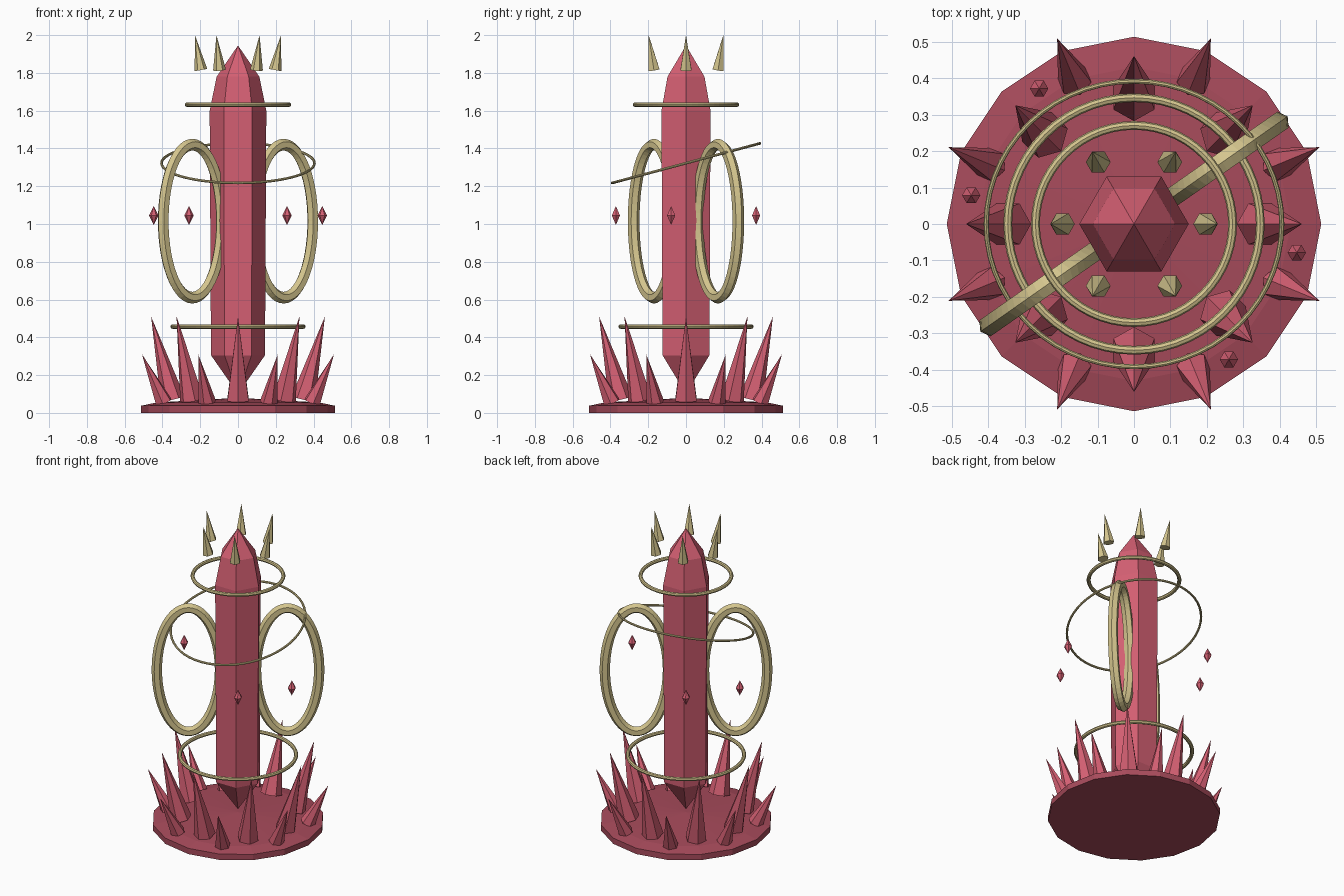
import bpy, bmesh, math
from mathutils import Vector, Matrix

if "Cube" in bpy.data.objects:
    bpy.data.objects.remove(bpy.data.objects["Cube"])


def material(name, rgb):
    m = bpy.data.materials.new(name)
    m.diffuse_color = (*rgb, 1.0)
    m.use_nodes = True
    m.node_tree.nodes["Principled BSDF"].inputs["Base Color"].default_value = m.diffuse_color
    return m


CRYSTAL = material("rose_crystal", (0.66, 0.115, 0.17))
STONE = material("dark_rose_stone", (0.39, 0.07, 0.105))
GOLD = material("pale_gold", (0.66, 0.56, 0.27))


def finish(name, bm, mat, matrix=None):
    bmesh.ops.recalc_face_normals(bm, faces=bm.faces)
    mesh = bpy.data.meshes.new(name)
    bm.to_mesh(mesh)
    bm.free()
    mesh.materials.append(mat)
    obj = bpy.data.objects.new(name, mesh)
    bpy.context.collection.objects.link(obj)
    if matrix:
        obj.matrix_world = matrix
    return obj


def lathe(name, profile, sides, mat, matrix=None):
    """Faceted solid from (radius, height) pairs; radius 0 makes a point."""
    bm = bmesh.new()
    loops = []
    for r, z in profile:
        n = sides if r > 0 else 1
        loops.append([bm.verts.new((r * math.cos(math.tau * i / sides),
                                    r * math.sin(math.tau * i / sides), z)) for i in range(n)])
    for a, b in zip(loops, loops[1:]):
        for i in range(sides):
            j = (i + 1) % sides
            quad = [a[i % len(a)], a[j % len(a)], b[j % len(b)], b[i % len(b)]]
            bm.faces.new(list(dict.fromkeys(quad)))
    for end in (loops[0], loops[-1]):
        if len(end) > 1:
            bm.faces.new(end)
    return finish(name, bm, mat, matrix)


def spike(name, angle, base, tip, radius, sides, mat):
    """Cone leaning outward; base and tip are (distance from axis, height)."""
    c, s = math.cos(angle), math.sin(angle)
    a = Vector((base[0] * c, base[0] * s, base[1]))
    b = Vector((tip[0] * c, tip[0] * s, tip[1]))
    lean = math.atan2(tip[0] - base[0], tip[1] - base[1])
    m = Matrix.Translation(a) @ Matrix.Rotation(angle, 4, 'Z') @ Matrix.Rotation(lean, 4, 'Y')
    lathe(name, [(radius, 0), (0, (b - a).length)], sides, mat, m)


def ring(name, rx, ry, tube, matrix, sides=8, steps=56):
    """Elliptical ring with an even tube, lying flat before the matrix."""
    bm = bmesh.new()
    loops = []
    for i in range(steps):
        t = math.tau * i / steps
        p = Vector((rx * math.cos(t), ry * math.sin(t), 0))
        out = Vector((ry * math.cos(t), rx * math.sin(t), 0)).normalized()
        loops.append([bm.verts.new(p + out * tube * math.cos(math.tau * k / sides)
                                   + Vector((0, 0, tube * math.sin(math.tau * k / sides))))
                      for k in range(sides)])
    for i in range(steps):
        a, b = loops[i], loops[(i + 1) % steps]
        for k in range(sides):
            j = (k + 1) % sides
            bm.faces.new((a[k], a[j], b[j], b[k]))
    finish(name, bm, GOLD, matrix)


# Base plate
lathe("base_plate", [(0.513, 0), (0.513, 0.038), (0.43, 0.055), (0, 0.08)], 16, STONE)

# Central crystal
lathe("central_crystal", [(0, 0.1), (0.143, 0.305), (0.15, 1.6), (0.113, 1.78), (0, 1.945)],
      6, CRYSTAL)

# Two rows of spikes around the base
for i in range(8):
    spike("tall_spike", math.tau * i / 8, (0.345, 0.07), (0.46, 0.51), 0.065, 6, CRYSTAL)
    spike("short_spike", math.tau * (i + 0.5) / 8, (0.425, 0.055), (0.55, 0.31), 0.047, 6, CRYSTAL)

# Crown of floating points
for i in range(6):
    spike("crown_point", math.tau * i / 6, (0.196, 1.815), (0.228, 2.0), 0.034, 6, GOLD)

# Small floating gems
for degrees in (125, 170, 305, 350):
    a = math.radians(degrees)
    lathe("floating_gem", [(0, -0.05), (0.025, 0), (0, 0.05)], 6, CRYSTAL,
          Matrix.Translation((0.453 * math.cos(a), 0.453 * math.sin(a), 1.045)))

# Level and tilted halo rings
ring("lower_halo", 0.346, 0.346, 0.012, Matrix.Translation((0, 0, 0.457)))
ring("upper_halo", 0.27, 0.27, 0.012, Matrix.Translation((0, 0, 1.632)))
ring("tilted_halo", 0.405, 0.405, 0.007,
     Matrix.Translation((0, 0, 1.322)) @ Matrix.Rotation(math.radians(15), 4, 'X'))

# Pair of upright oval handles
turn = Matrix.Rotation(math.radians(35), 4, 'Z')
for side in (-1, 1):
    ring("oval_handle", 0.188, 0.405, 0.031,
         turn @ Matrix.Translation((side * 0.295, 0, 1.015))
         @ Matrix.Rotation(math.radians(90), 4, 'X'), sides=6)
